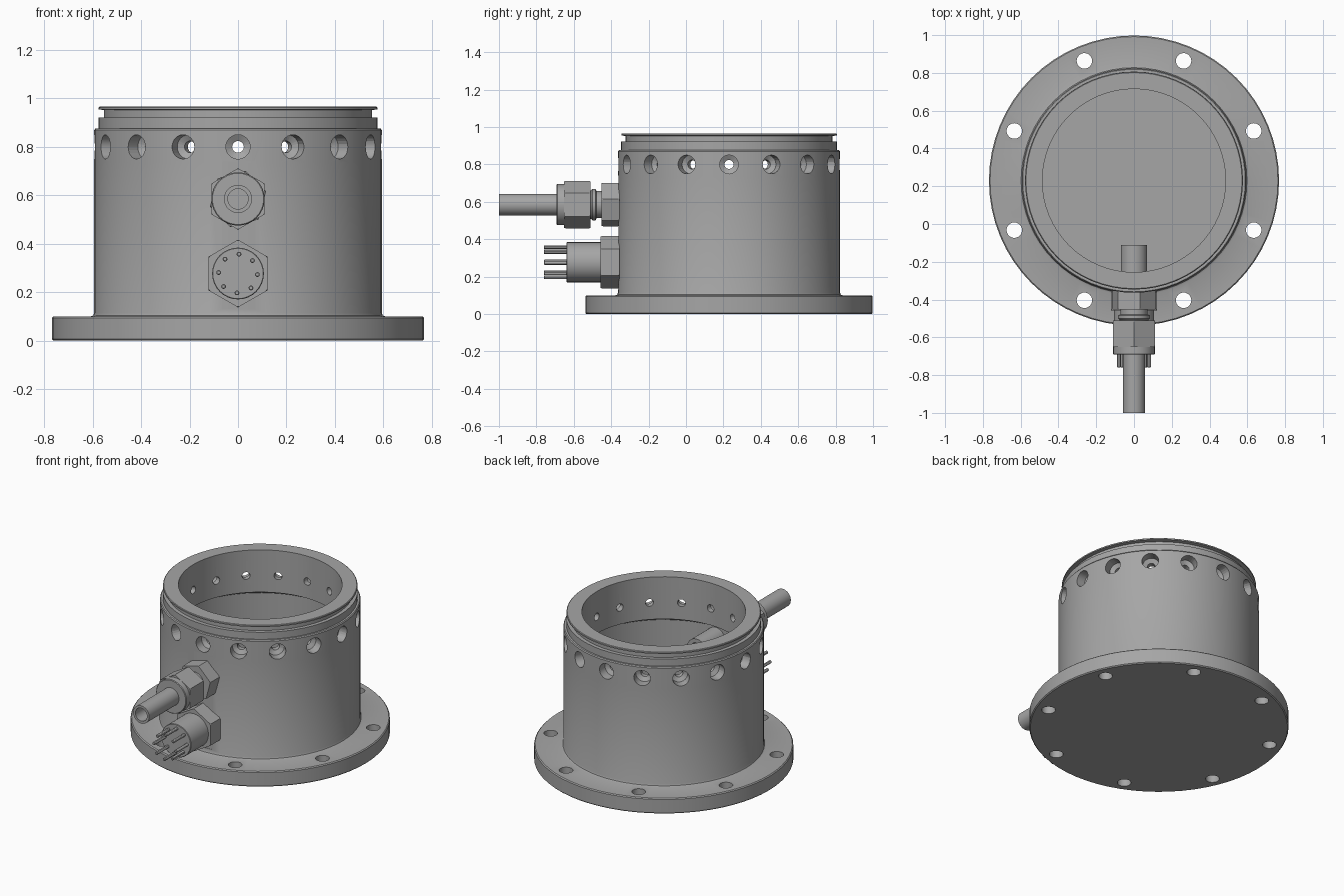
import bpy, bmesh
from math import pi, sin, cos, radians
from mathutils import Matrix, Vector

if "Cube" in bpy.data.objects:
    bpy.data.objects.remove(bpy.data.objects["Cube"], do_unlink=True)

CY = 0.23                                   # axis of the housing
TO_FRONT = Matrix.Rotation(pi / 2, 4, 'X')  # turns +z towards the front

steel = bpy.data.materials.new("grey_steel")
steel.use_nodes = True
GREY = (0.38, 0.38, 0.38, 1)
steel.diffuse_color = GREY
steel.node_tree.nodes["Principled BSDF"].inputs["Base Color"].default_value = GREY


def lathe(bm, profile, sides, matrix=Matrix(), phase=0.0):
    """Revolve (radius, height) points about z; radius 0 closes an end."""
    rings = []
    for r, h in profile:
        if r == 0:
            rings.append([bm.verts.new(matrix @ Vector((0, 0, h)))] * sides)
        else:
            rings.append([bm.verts.new(matrix @ Vector((
                r * cos(phase + 2 * pi * i / sides),
                r * sin(phase + 2 * pi * i / sides), h))) for i in range(sides)])
    for a, b in zip(rings, rings[1:]):
        for i in range(sides):
            j = (i + 1) % sides
            corners = list(dict.fromkeys((a[i], a[j], b[j], b[i])))
            bm.faces.new(corners)


def finish(name, bm, material=True):
    bmesh.ops.recalc_face_normals(bm, faces=bm.faces)
    mesh = bpy.data.meshes.new(name)
    bm.to_mesh(mesh)
    bm.free()
    obj = bpy.data.objects.new(name, mesh)
    bpy.context.collection.objects.link(obj)
    mesh.materials.append(steel)
    return obj


def smooth(obj):
    bpy.ops.object.select_all(action='DESELECT')
    obj.select_set(True)
    bpy.context.view_layer.objects.active = obj
    bpy.ops.object.shade_smooth_by_angle(angle=radians(30))


def turned(name, profile, sides, z, phase=0.0, x=0.0):
    """A part turned about an axis that points to the front."""
    bm = bmesh.new()
    lathe(bm, profile, sides, Matrix.Translation((x, 0, z)) @ TO_FRONT, phase)
    obj = finish(name, bm)
    smooth(obj)
    return obj


def hex_nut(name, r, back, front, z, phase=pi / 2):
    """Hexagonal prism whose corners are trimmed by a cone."""
    nut = turned(name, [(0, back), (r, back), (r, front), (0, front)], 6, z, phase)
    bm = bmesh.new()
    lathe(bm, [(0, back - .01), (r * .95, back - .01), (r * 1.04, back + .025),
               (r * 1.04, front - .025), (r * .95, front + .01), (0, front + .01)],
          48, Matrix.Translation((0, 0, z)) @ TO_FRONT)
    cut(nut, finish(name + "_trim", bm), 'INTERSECT')


def cut(obj, cutter, operation='DIFFERENCE'):
    mod = obj.modifiers.new("cut", 'BOOLEAN')
    mod.operation, mod.object, mod.solver = operation, cutter, 'EXACT'
    bpy.ops.object.select_all(action='DESELECT')
    obj.select_set(True)
    bpy.context.view_layer.objects.active = obj
    bpy.ops.object.modifier_apply(modifier=mod.name)
    bpy.data.objects.remove(cutter, do_unlink=True)
    smooth(obj)


# Housing: flange, wall, stepped and grooved rim, bore, wider chamber, floor
bm = bmesh.new()
lathe(bm, [(0, 0), (.762, 0), (.768, .006), (.768, .094), (.762, .1),
           (.608, .1), (.598, .104), (.594, .114), (.594, .735), (.594, .87),
           (.589, .876), (.577, .876), (.577, .922), (.553, .922), (.553, .952),
           (.576, .955), (.576, .963), (.572, .966), (.485, .966), (.485, .735),
           (.485, .69), (.54, .66), (.54, .1), (0, .1)],
      64, Matrix.Translation((0, CY, 0)))
housing = finish("housing", bm)

# Bolt holes in the flange
bm = bmesh.new()
for i in range(8):
    a = pi / 8 + i * pi / 4
    lathe(bm, [(0, -.05), (.041, -.05), (.041, .2), (0, .2)], 24,
          Matrix.Translation((.686 * cos(a), CY + .686 * sin(a), 0)))
cut(housing, finish("bolt_hole_cutter", bm))

# Stepped radial screw holes below the rim
bm = bmesh.new()
for i in range(16):
    m = Matrix.Translation((0, CY, .8)) @ Matrix.Rotation(i * pi / 8, 4, 'Z') @ TO_FRONT
    lathe(bm, [(0, .4), (.024, .4), (.024, .52), (.05, .535), (.05, .7), (0, .7)], 24, m)
cut(housing, finish("screw_hole_cutter", bm))

# Shallow mounting flat behind the two fittings
bm = bmesh.new()
bmesh.ops.create_cube(bm, size=1, matrix=Matrix.Translation((0, -.41, .435))
                      @ Matrix.Diagonal((.4, .1, .61, 1)))
cut(housing, finish("flat_cutter", bm))

# Pipe fitting
FZ = .585
hex_nut("fitting_base_nut", .12, .355, .452, FZ, radians(75))
turned("fitting_neck", [(0, .44), (.072, .44), (.072, .478), (.084, .484),
                        (.084, .5), (.076, .508), (.076, .53), (0, .53)], 32, FZ)
hex_nut("fitting_union_nut", .127, .51, .652, FZ)
turned("fitting_collar", [(0, .645), (.11, .645), (.11, .688), (.106, .692), (0, .692)], 32, FZ)
turned("pipe", [(0, .69), (.058, .69), (.058, 1), (.042, 1), (.042, .75), (0, .75)], 32, FZ)
turned("inner_stub", [(0, .37), (.07, .37), (.07, .11), (.045, .11), (.045, .25), (0, .25)], 32, FZ)

# Electrical connector with a ring of pins
PZ = .277
hex_nut("connector_nut", .14, .355, .458, PZ)
turned("connector_body", [(0, .45), (.107, .45), (.107, .637), (.104, .64), (0, .64)], 32, PZ)
for i in range(8):
    a = radians(-3) + i * pi / 4
    turned(f"connector_pin_{i + 1}", [(0, .63), (.01, .63), (.01, .757), (.007, .76), (0, .76)],
           12, PZ + .08 * sin(a), 0, .08 * cos(a))
